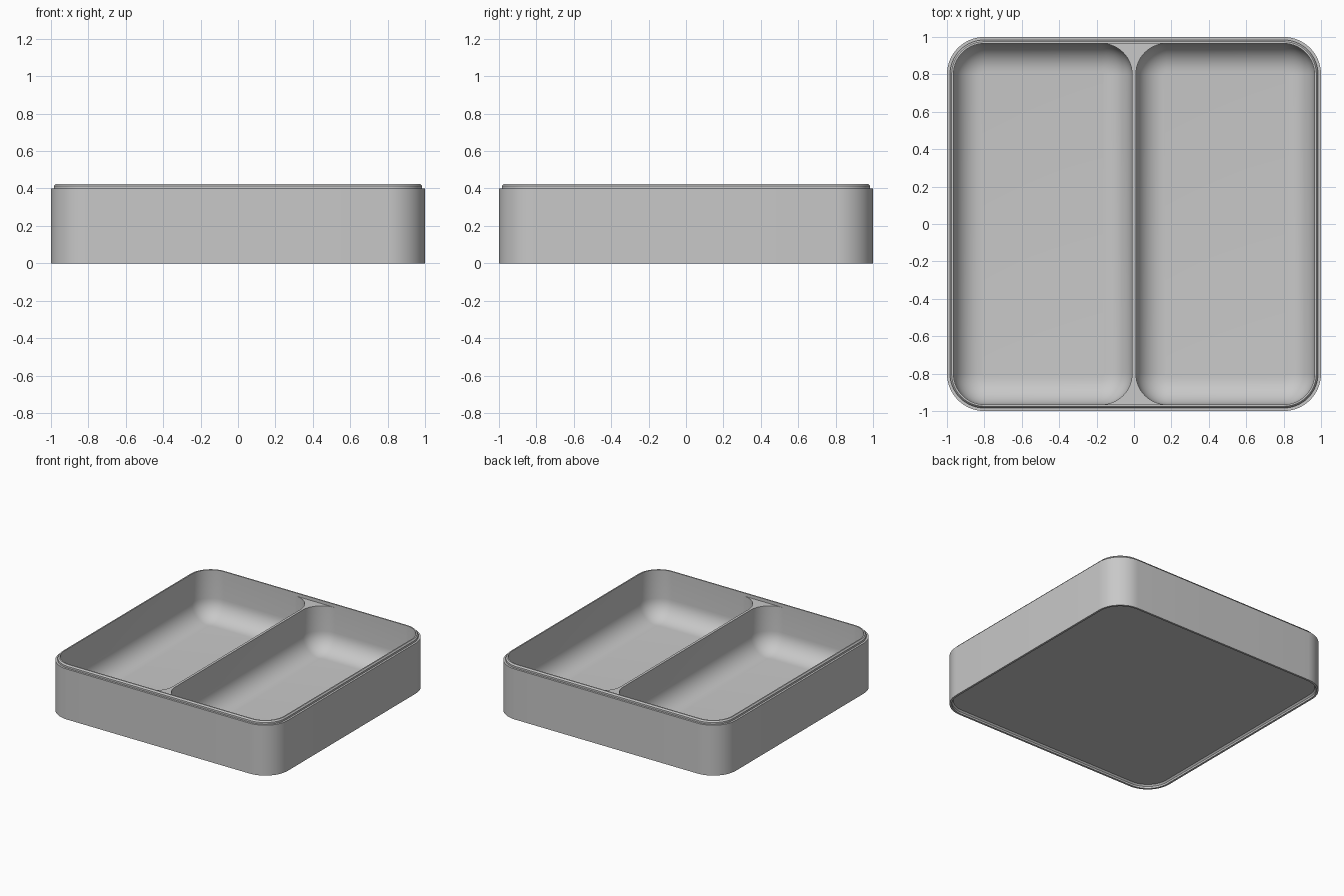
import bpy, bmesh
from math import sin, cos, pi, radians

cube = bpy.data.objects.get("Cube")
if cube:
    bpy.data.objects.remove(cube)

CORNER_STEPS = 14
FILLET_STEPS = 10
INNER = 0.965            # inside half-width of the rim
POCKET_R = 0.165         # vertical corner radius of the pockets
HALF_WALL = 0.01         # half thickness of the divider
SHOULDER, TOP, FLOOR, FILLET = 0.40, 0.425, 0.05, 0.15

grey = bpy.data.materials.new("light_grey")
grey.use_nodes = True
colour = (0.58, 0.58, 0.58, 1)
grey.diffuse_color = colour
grey.node_tree.nodes["Principled BSDF"].inputs["Base Color"].default_value = colour


def rounded_rect(x0, x1, y0, y1, r):
    """Counter-clockwise outline starting at the lower right corner."""
    centres = [(x1 - r, y0 + r), (x1 - r, y1 - r), (x0 + r, y1 - r), (x0 + r, y0 + r)]
    pts = []
    for i, (cx, cy) in enumerate(centres):
        for k in range(CORNER_STEPS + 1):
            a = (i - 1 + k / CORNER_STEPS) * pi / 2
            pts.append((cx + r * cos(a), cy + r * sin(a)))
    return pts


def body_outline(half):
    """Outer outline, with extra points where the divider meets the wall."""
    pts = rounded_rect(-half, half, -half, half, half - INNER + POCKET_R)
    s = HALF_WALL + POCKET_R
    n = 2 * (CORNER_STEPS + 1)
    return pts[:n] + [(s, half), (-s, half)] + pts[n:] + [(-s, -half), (s, -half)]


def add_ring(bm, pts, z):
    return [bm.verts.new((x, y, z)) for x, y in pts]


def bridge(bm, rings):
    for a, b in zip(rings, rings[1:]):
        for i in range(len(a)):
            j = (i + 1) % len(a)
            bm.faces.new((a[i], a[j], b[j], b[i]))


bm = bmesh.new()

# Outer shell: stacking recess underneath, side wall, shoulder and rim
profile = [(0.973, 0.026), (0.984, 0.015), (0.984, 0), (1, 0), (1, SHOULDER),
           (0.984, SHOULDER), (0.984, 0.414), (0.975, TOP),
           (INNER, TOP), (INNER, SHOULDER)]
shell = [add_ring(bm, body_outline(h), z) for h, z in profile]
bridge(bm, shell)
bm.faces.new(shell[0])

# Two pockets with a rounded transition to the floor
steps = [(0, SHOULDER)]
for k in range(FILLET_STEPS + 1):
    a = k / FILLET_STEPS * pi / 2
    steps.append((FILLET * (1 - cos(a)), FLOOR + FILLET * (1 - sin(a))))
for x0, x1 in ((-INNER, -HALF_WALL), (HALF_WALL, INNER)):
    rings = [add_ring(bm, rounded_rect(x0 + d, x1 - d, -INNER + d, INNER - d,
                                       POCKET_R - d), z) for d, z in steps]
    bridge(bm, rings)
    bm.faces.new(rings[-1])

# Divider top, flaring into the front and back walls
half = 2 * (CORNER_STEPS + 1)
left_edge = rounded_rect(-INNER, -HALF_WALL, -INNER, INNER, POCKET_R)[:half]
right_edge = [(-x, y) for x, y in reversed(left_edge)]
bm.faces.new(add_ring(bm, left_edge + right_edge, SHOULDER))

bmesh.ops.remove_doubles(bm, verts=bm.verts, dist=0.0005)
bmesh.ops.recalc_face_normals(bm, faces=bm.faces)

mesh = bpy.data.meshes.new("divided_tray")
bm.to_mesh(mesh)
bm.free()
mesh.materials.append(grey)
tray = bpy.data.objects.new("divided_tray", mesh)
bpy.context.collection.objects.link(tray)

bpy.ops.object.select_all(action='DESELECT')
tray.select_set(True)
bpy.context.view_layer.objects.active = tray
bpy.ops.object.shade_smooth_by_angle(angle=radians(30))
